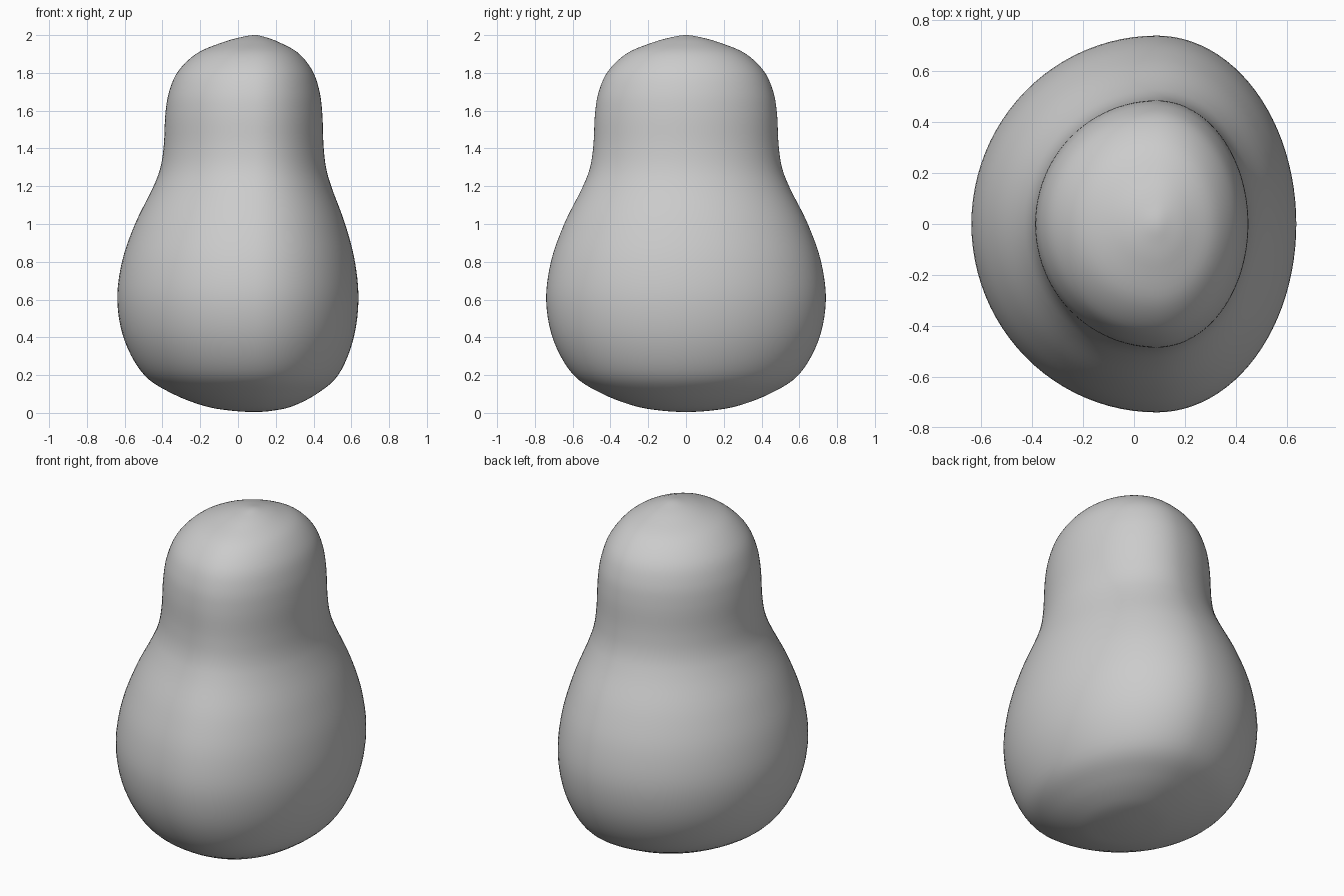
import bpy, bmesh, math
from mathutils import Vector

if "Cube" in bpy.data.objects:
    bpy.data.objects.remove(bpy.data.objects["Cube"])

# Half-depth profile (radius, height), bottom pole to top pole
PROFILE = [(0, 0.005), (0.13, 0.012), (0.27, 0.036), (0.44, 0.1), (0.595, 0.2),
           (0.70, 0.38), (0.74, 0.59), (0.715, 0.8), (0.645, 1.0), (0.55, 1.19),
           (0.508, 1.3), (0.49, 1.42), (0.482, 1.58), (0.462, 1.7), (0.412, 1.81),
           (0.31, 1.905), (0.17, 1.963), (0.07, 1.99), (0, 2.0)]
AXIS_X = 0.09            # the poles sit right of centre
LEFT, RIGHT = 0.985, 0.74  # egg-shaped cross-section
SIDES, STEPS = 96, 5


def smooth_profile(points):
    pts = [Vector(p) for p in points]
    pts = [Vector((-pts[1].x, pts[1].y))] + pts + [Vector((-pts[-2].x, pts[-2].y))]
    out = []
    for a, b, c, d in zip(pts, pts[1:], pts[2:], pts[3:]):
        for i in range(STEPS):
            t = i / STEPS
            out.append(0.5 * (2 * b + (c - a) * t + (2 * a - 5 * b + 4 * c - d) * t * t
                              + (3 * b - a - 3 * c + d) * t ** 3))
    return out[1:]


# Pear-shaped body lofted from egg-shaped rings
bm = bmesh.new()
rings = []
for r, z in smooth_profile(PROFILE):
    ring = []
    for i in range(SIDES):
        a = 2 * math.pi * i / SIDES
        c = math.cos(a)
        x = AXIS_X + r * c * (RIGHT if c > 0 else LEFT)
        ring.append(bm.verts.new((x, r * math.sin(a), z)))
    rings.append(ring)
bottom = bm.verts.new((AXIS_X, 0, PROFILE[0][1]))
top = bm.verts.new((AXIS_X, 0, PROFILE[-1][1]))
for i in range(SIDES):
    j = (i + 1) % SIDES
    for lo, hi in zip(rings, rings[1:]):
        bm.faces.new((lo[i], lo[j], hi[j], hi[i]))
    bm.faces.new((bottom, rings[0][j], rings[0][i]))
    bm.faces.new((top, rings[-1][i], rings[-1][j]))
for f in bm.faces:
    f.smooth = True

mesh = bpy.data.meshes.new("pear_body")
bm.to_mesh(mesh)
bm.free()
bpy.context.collection.objects.link(bpy.data.objects.new("pear_body", mesh))
